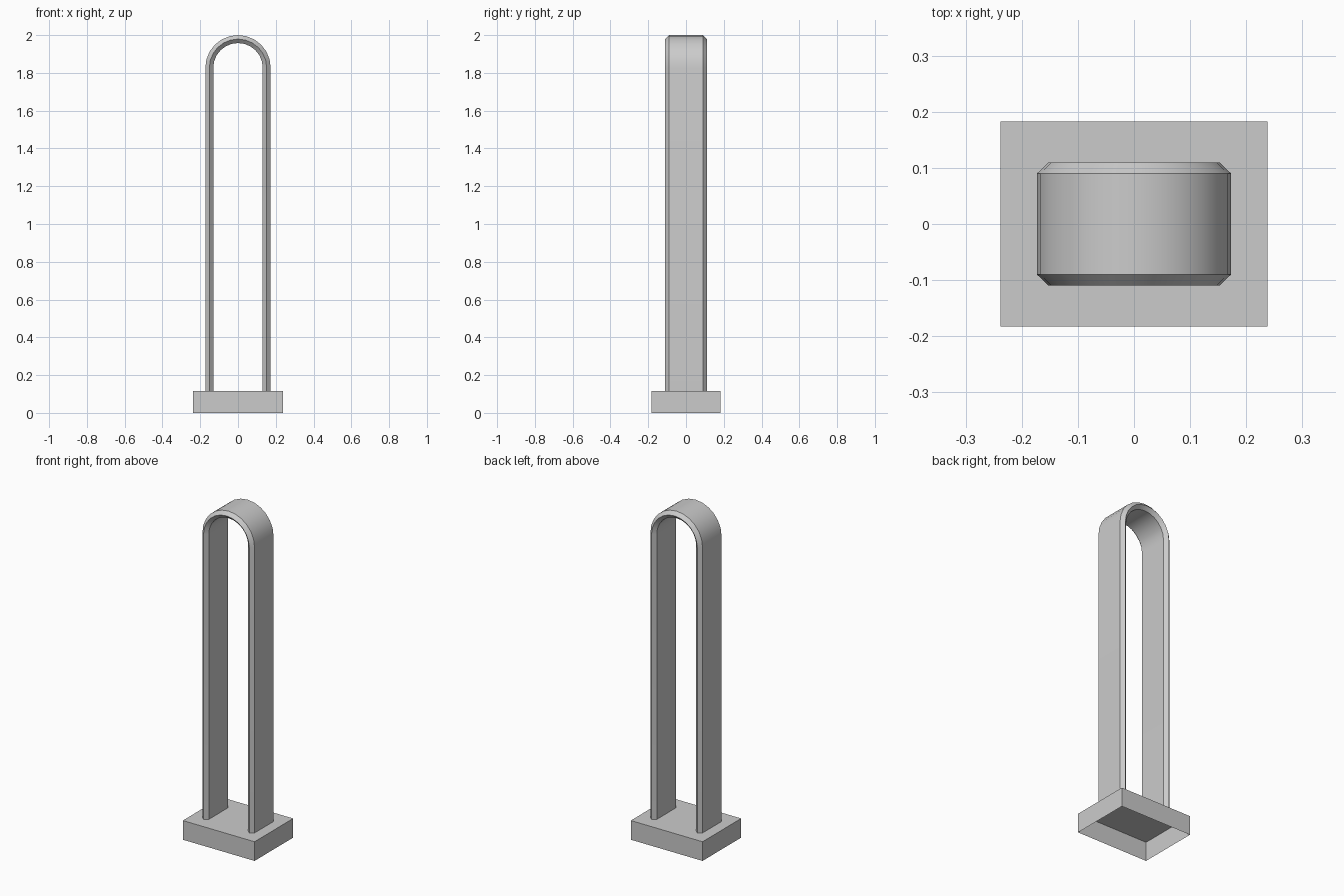
import bpy, bmesh, math

if "Cube" in bpy.data.objects:
    bpy.data.objects.remove(bpy.data.objects["Cube"])


def finish(name, bm):
    mesh = bpy.data.meshes.new(name)
    bm.to_mesh(mesh)
    bm.free()
    obj = bpy.data.objects.new(name, mesh)
    bpy.context.scene.collection.objects.link(obj)
    return obj


# Base: box shell, open underneath
W, D, H = 0.238, 0.183, 0.115
bm = bmesh.new()
bmesh.ops.create_cube(bm, size=1)
for v in bm.verts:
    v.co = (v.co.x * 2 * W, v.co.y * 2 * D, (v.co.z + 0.5) * H)
bm.normal_update()
bottom = [f for f in bm.faces if f.normal.z < -0.9]
bmesh.ops.delete(bm, geom=bottom, context='FACES_ONLY')
finish("base", bm)

# Arch band: six-sided section (radius, y) swept up, over and down
section = [(0.173, -0.09), (0.173, 0.09), (0.152, 0.11),
           (0.131, 0.09), (0.131, -0.09), (0.152, -0.11)]
SEGMENTS = 12
CENTRE_Z = 2 - 0.173
path = [(0, H)]
path += [(math.pi * i / SEGMENTS, CENTRE_Z) for i in range(SEGMENTS + 1)]
path += [(math.pi, H)]

bm = bmesh.new()
rings = [[bm.verts.new((r * math.cos(a), y, z + r * math.sin(a)))
          for r, y in section] for a, z in path]
n = len(section)
for r0, r1 in zip(rings, rings[1:]):
    for i in range(n):
        j = (i + 1) % n
        bm.faces.new((r0[i], r0[j], r1[j], r1[i]))
bm.faces.new(rings[0])
bm.faces.new(rings[-1])
bmesh.ops.recalc_face_normals(bm, faces=bm.faces)
band = finish("arch_band", bm)
bpy.context.view_layer.objects.active = band
band.select_set(True)
bpy.ops.object.shade_smooth_by_angle(angle=math.radians(30))
